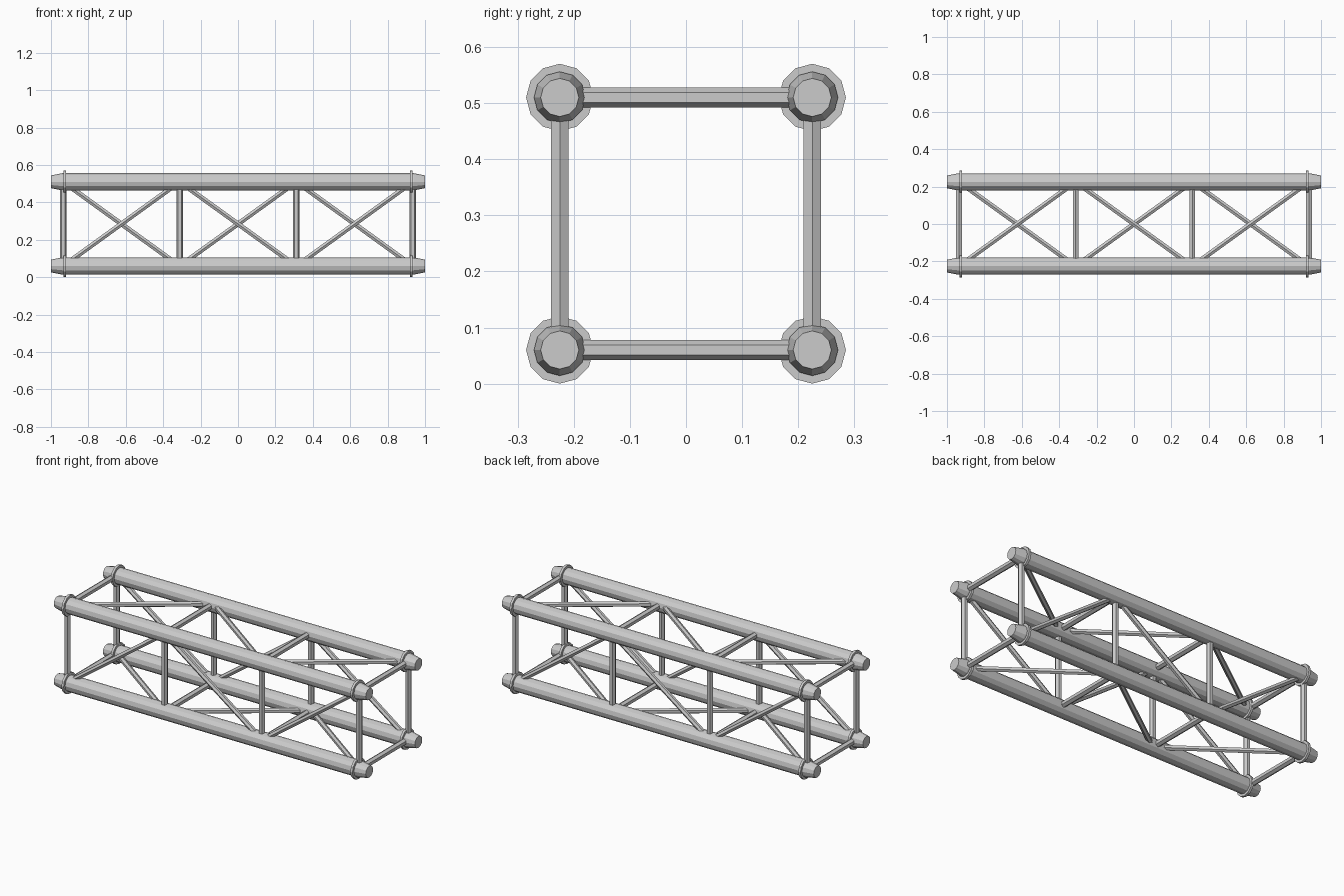
import bpy
from mathutils import Vector, Matrix

if "Cube" in bpy.data.objects:
    bpy.data.objects.remove(bpy.data.objects["Cube"])

Y, ZC = 0.225, 0.285           # half spacing of chords, centre height
STATIONS = [-0.935, -0.312, 0.312, 0.935]


def rod(name, a, b, r1, r2=None, sides=6, side_hint=(1, 0, 0)):
    """Flat-shaded prism or cone from a to b, one corner facing side_hint."""
    a, b = Vector(a), Vector(b)
    z = (b - a).normalized()
    y = Vector(side_hint)
    y = (y - z * y.dot(z)).normalized()
    x = y.cross(z)
    bpy.ops.mesh.primitive_cone_add(vertices=sides, radius1=r1,
                                    radius2=r1 if r2 is None else r2,
                                    depth=(b - a).length)
    ob = bpy.context.object
    ob.name = name
    m = Matrix((x, y, z)).transposed().to_4x4()
    m.translation = (a + b) / 2
    ob.matrix_world = m
    return ob


def node(x, sy, sz):
    return (x, sy * Y, ZC + sz * Y)


# Main chords with collars and tapered end plugs
for sy in (-1, 1):
    for sz in (-1, 1):
        y, z = sy * Y, ZC + sz * Y
        up = (0, 0, 1)
        rod("chord", (-0.94, y, z), (0.94, y, z), 0.046, sides=12, side_hint=up)
        for sx in (-1, 1):
            rod("end_plug", (sx * 0.94, y, z), (sx, y, z), 0.046, 0.034, 12, up)
            rod("collar", (sx * 0.919, y, z), (sx * 0.933, y, z), 0.06,
                sides=12, side_hint=up)

# Square frames of posts and crossbars
for x in STATIONS:
    for s in (-1, 1):
        rod("post", node(x, s, -1), node(x, s, 1), 0.0178, side_hint=(1, 0, 0))
        rod("crossbar", node(x, -1, s), node(x, 1, s), 0.0178, side_hint=(0, 0, 1))

# Zigzag diagonals, opposite faces mirrored
for i in range(3):
    x0, x1 = STATIONS[i], STATIONS[i + 1]
    d = 1 if i % 2 == 0 else -1
    for s in (-1, 1):
        rod("side_diagonal", node(x0, s, s * d), node(x1, s, -s * d), 0.015,
            side_hint=(0, 1, 0))
        rod("flat_diagonal", node(x0, -s * d, s), node(x1, s * d, s), 0.015,
            side_hint=(0, 0, 1))
